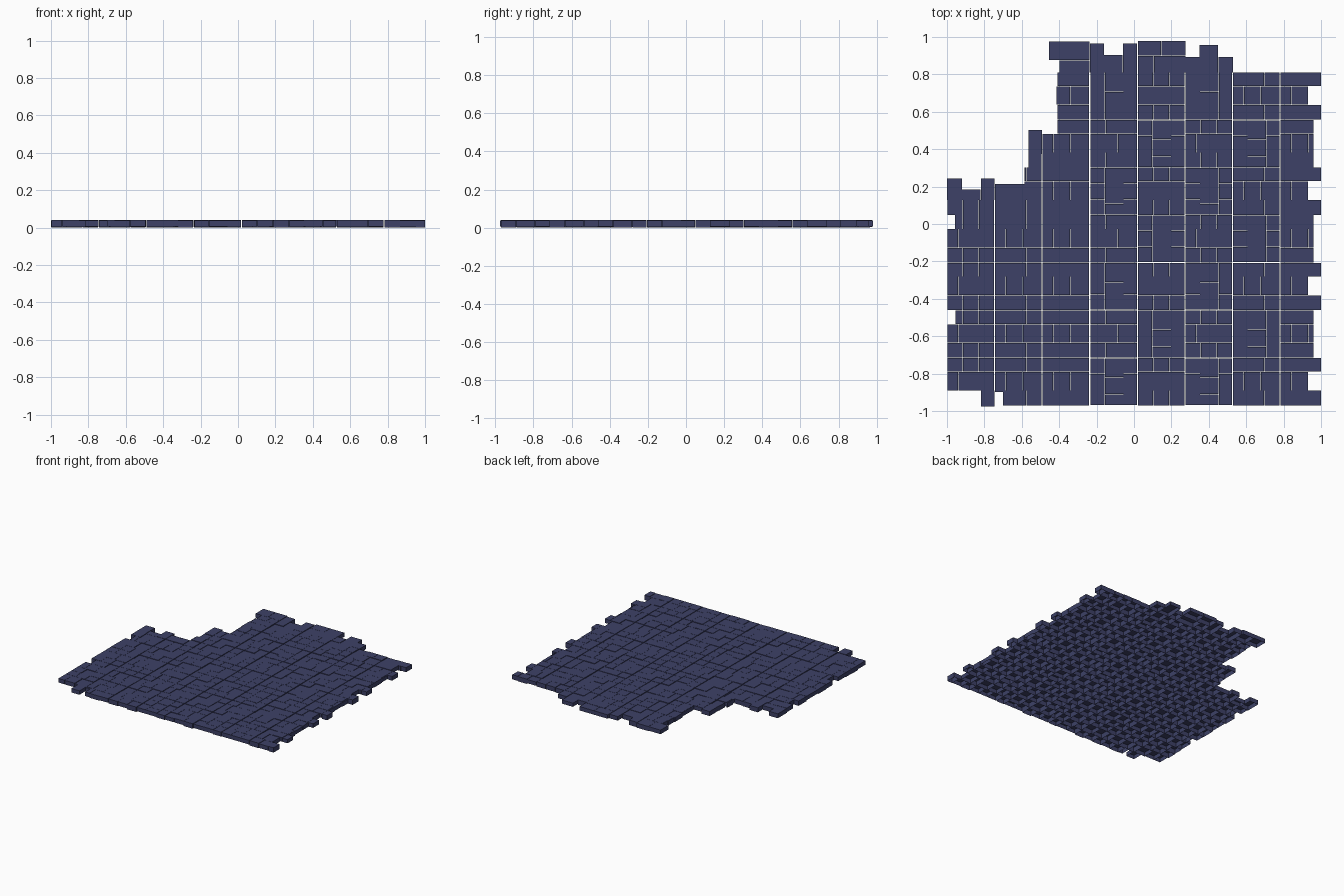
import bpy, bmesh, random

random.seed(4)
M = 0.2545                 # tile module
X0, Y0 = -1.0, -0.97       # corner of the tile grid
TOP = 0.04
CUTS = (0.0, 0.08, 0.18, M)        # stone courses inside one tile

mat = bpy.data.materials.new("slate_blue")
mat.diffuse_color = (0.047, 0.053, 0.135, 1)


def stone(bm, x0, x1, y0, y1):
    """Hollow paving stone: top plus four walls, open underneath."""
    z1 = TOP - random.choice((0, 0, 0.001, 0.003))
    z0 = random.choice((0.0, 0.003, 0.007, 0.007))
    g = 0.0008
    pts = [(x0 + g, y0 + g), (x1 - g, y0 + g), (x1 - g, y1 - g), (x0 + g, y1 - g)]
    lo = [bm.verts.new((x, y, z0)) for x, y in pts]
    hi = [bm.verts.new((x, y, z1)) for x, y in pts]
    bm.faces.new(hi)
    for k in range(4):
        n = (k + 1) % 4
        bm.faces.new((lo[k], lo[n], hi[n], hi[k]))


def finish(bm, name):
    me = bpy.data.meshes.new(name)
    bm.to_mesh(me)
    bm.free()
    ob = bpy.data.objects.new(name, me)
    me.materials.append(mat)
    bpy.context.collection.objects.link(ob)


def splits(course):
    return (0.002, 0.085, 0.17, M - 0.002) if course != 1 else (0.002, 0.06, 0.15, M - 0.002)


# left limit of every course, bottom to top
LEFT = [-0.70, -1, -1,   -1, -1, -0.955,   -1, -1, -1,   -1, -1, -0.957,
        -1, -0.5, -0.585,   -0.565, -0.49, -0.41,   -0.41, -0.415, -0.41]


def right(j, c):
    if j % 2:
        return 0.96
    return 0.935 if c == 1 else 1.0


# paved courses, tile row by tile row
for j in range(7):
    bm = bmesh.new()
    yb = Y0 + j * M
    for i in range(8):
        xb = X0 + i * M
        if 3 <= i <= 6 and (i + j) % 2:
            # turned tile: courses run the other way
            for c in range(3):
                s = splits(c)
                for k in range(3):
                    stone(bm, xb + CUTS[c] + (0.002 if c == 0 else 0),
                          xb + CUTS[c + 1] - (0.002 if c == 2 else 0),
                          yb + s[k], yb + s[k + 1])
            continue
        for c in range(3):
            lo, hi = LEFT[j * 3 + c], right(j, c)
            s = splits(c)
            ya, yt = yb + CUTS[c], yb + CUTS[c + 1]
            for k in range(3):
                a, b = max(xb + s[k], lo), min(xb + s[k + 1], hi)
                if j == 0 and c == 1 and a < -0.83 and b < -0.8 and a > -0.93:
                    ya2 = -0.83
                else:
                    ya2 = ya
                if b - a > 0.004:
                    stone(bm, a, b, ya2, yt)
    finish(bm, "paving_row_%d" % (j + 1))

# stones along the stepped edges
bm = bmesh.new()
EDGE = [
    # top edge
    (-0.455, -0.345, 0.875, 0.977), (-0.345, -0.238, 0.875, 0.977),
    (-0.40, -0.315, 0.81, 0.875), (-0.315, -0.238, 0.81, 0.875),
    (-0.235, -0.16, 0.81, 0.965), (-0.16, -0.06, 0.81, 0.905),
    (-0.06, 0.016, 0.81, 0.965), (0.02, 0.105, 0.81, 0.90),
    (0.105, 0.275, 0.81, 0.90), (0.02, 0.145, 0.90, 0.98),
    (0.145, 0.275, 0.90, 0.98), (0.275, 0.35, 0.81, 0.893),
    (0.35, 0.45, 0.81, 0.957), (0.45, 0.53, 0.81, 0.895),
    # left steps
    (-1, -0.92, 0.128, 0.245), (-0.92, -0.82, 0.128, 0.186),
    (-0.82, -0.745, 0.128, 0.245), (-0.745, -0.66, 0.128, 0.215),
    (-0.66, -0.585, 0.128, 0.215), (-0.585, -0.5, 0.128, 0.228),
    (-0.565, -0.49, 0.374, 0.503),
    # bottom left corner
    (-0.82, -0.745, -0.977, -0.89), (-0.745, -0.70, -0.90, -0.888),
]
for r in EDGE:
    stone(bm, *r)
finish(bm, "edge_stones")
